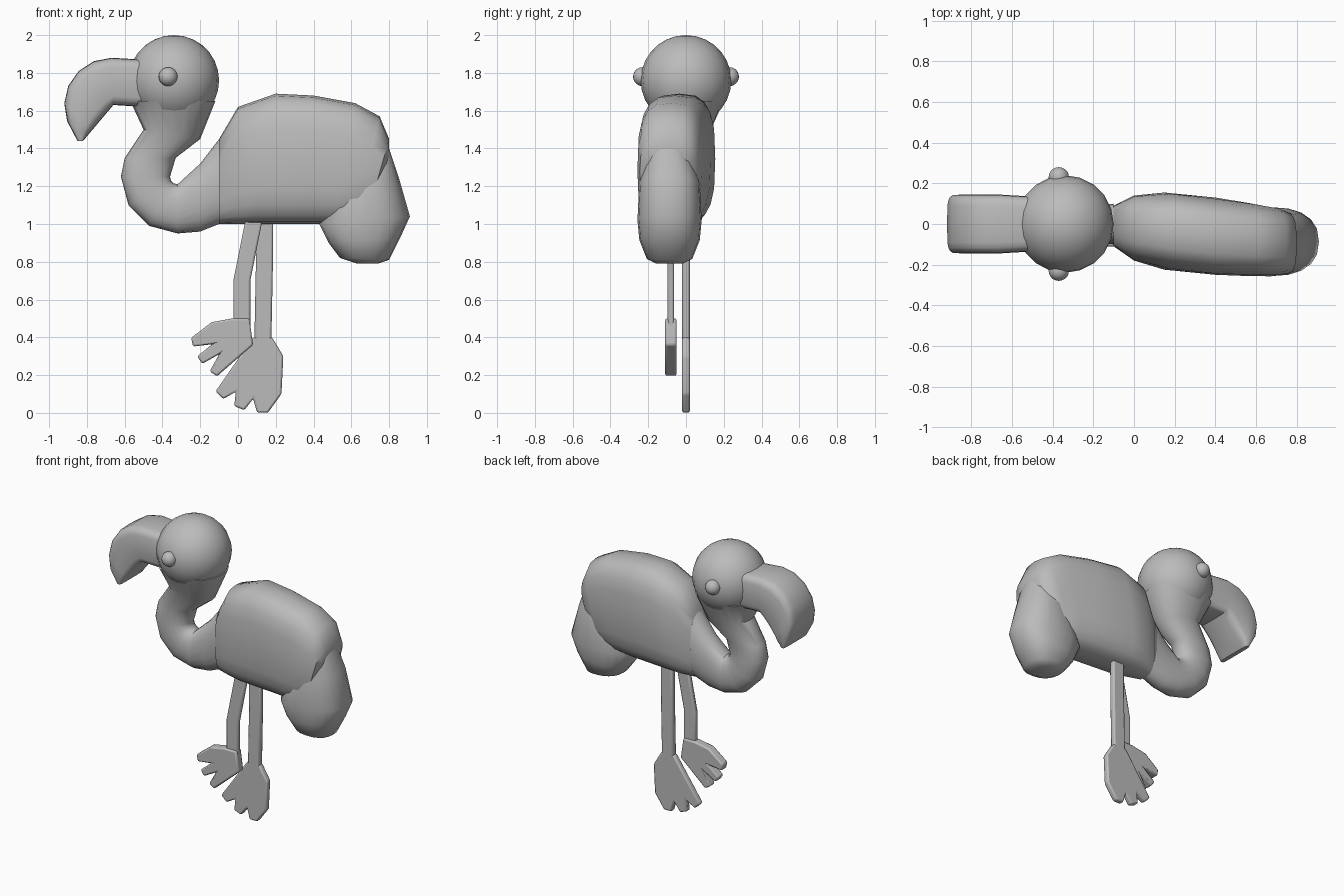
import bpy, bmesh, math
from mathutils import Vector

cube = bpy.data.objects.get("Cube")
if cube:
    bpy.data.objects.remove(cube)

shade = 0.5
grey = bpy.data.materials.new("plain grey")
grey.use_nodes = True
grey.diffuse_color = (shade, shade, shade, 1)
grey.node_tree.nodes["Principled BSDF"].inputs["Base Color"].default_value = grey.diffuse_color


def finish(bm, name):
    """Turn a bmesh into a smooth shaded object."""
    bmesh.ops.recalc_face_normals(bm, faces=bm.faces)
    mesh = bpy.data.meshes.new(name)
    bm.to_mesh(mesh)
    bm.free()
    mesh.materials.append(grey)
    obj = bpy.data.objects.new(name, mesh)
    bpy.context.collection.objects.link(obj)
    bpy.ops.object.select_all(action='DESELECT')
    obj.select_set(True)
    bpy.context.view_layer.objects.active = obj
    bpy.ops.object.shade_smooth_by_angle(angle=math.radians(45))
    return obj


def polar(centre, radius, degrees):
    """Point in the side plane at an angle around a centre."""
    turn = math.radians(degrees)
    return Vector(centre) + radius * Vector((math.cos(turn), math.sin(turn)))


def rounded(value, squareness):
    return math.copysign(abs(value) ** (2 / squareness), value)


def loft(name, stations, squareness, drift=0, sides=20):
    """Skin rounded sections: two side-outline points and a half width each."""
    bm = bmesh.new()
    rings = []
    for ax, az, bx, bz, half in stations:
        start, end = Vector((ax, az)), Vector((bx, bz))
        middle, reach = (start + end) / 2, (end - start) / 2
        ring = []
        for i in range(sides):
            turn = math.tau * i / sides
            x, z = middle + reach * rounded(math.cos(turn), squareness)
            y = half * rounded(math.sin(turn), squareness) + drift * (middle.x + 0.2)
            ring.append(bm.verts.new((x, y, z)))
        rings.append(ring)
    for low, high in zip(rings, rings[1:]):
        for i in range(sides):
            bm.faces.new((low[i - 1], low[i], high[i], high[i - 1]))
    bm.faces.new(rings[0])
    bm.faces.new(rings[-1])
    return finish(bm, name)


def ball(name, centre, radius):
    bm = bmesh.new()
    bmesh.ops.create_uvsphere(bm, u_segments=20, v_segments=14, radius=radius)
    bmesh.ops.translate(bm, verts=bm.verts, vec=centre)
    finish(bm, name)


def slab(name, outline, y, thickness):
    """Flat cut-out extruded in y with softened edges."""
    bm = bmesh.new()
    face = bm.faces.new([bm.verts.new((x, y - thickness / 2, z)) for x, z in outline])
    new = bmesh.ops.extrude_face_region(bm, geom=[face])["geom"]
    bmesh.ops.translate(bm, vec=(0, thickness, 0),
                        verts=[v for v in new if isinstance(v, bmesh.types.BMVert)])
    bevel = finish(bm, name).modifiers.new("soft edges", 'BEVEL')
    bevel.width = 0.01
    bevel.segments = 2


def leg(side, y, centres, thickness):
    """Strip of even width that follows a few centre points downwards."""
    width = 0.045
    front = [(x - width, z) for x, z in centres]
    back = [(x + width, z) for x, z in centres]
    slab(side + "_leg", front + back[::-1], y, thickness)


def foot(side, y, ankle, first, length, web, instep, heel, thickness):
    """Three blunt toes fanned around the ankle, with webs between them."""
    fan = []
    for toe in range(3):
        angle = first + 22 * toe
        fan += [polar(ankle, length, angle - 5), polar(ankle, length, angle + 5)]
        if toe < 2:
            fan.append(polar(ankle, web, angle + 11))
    slab(side + "_foot", instep + fan + heel, y, thickness)


# Head and eyes
ball("head", (-0.34, 0, 1.76), 0.24)
for side, label in ((1, "left"), (-1, "right")):
    ball(label + "_eye", (-0.37, side * 0.23, 1.78), 0.05)

# Neck, from the head round the bend into the chest
bend = (-0.32, 1.25)
neck = [
    (-0.57, 1.65, -0.12, 1.65, 0.2),
    (-0.5, 1.5, -0.2, 1.45, 0.12),
    (-0.6, 1.35, -0.33, 1.35, 0.09),
]
for degrees in range(180, 271, 30):
    neck.append((*polar(bend, 0.3, degrees), *polar(bend, 0.04, degrees), 0.09))
neck += [(-0.2, 0.96, -0.2, 1.32, 0.09), (-0.1, 1, -0.1, 1.45, 0.1)]
loft("neck", neck, 2.3)

# Body
loft("body", [
    (-0.1, 1, -0.1, 1.45, 0.1),
    (0, 1, 0, 1.62, 0.16),
    (0.1, 1, 0.2, 1.69, 0.19),
    (0.4, 1, 0.4, 1.68, 0.19),
    (0.5, 1, 0.62, 1.64, 0.18),
    (0.6, 1, 0.75, 1.57, 0.17),
    (0.7, 1.1, 0.8, 1.45, 0.15),
    (0.75, 1.2, 0.8, 1.35, 0.1),
], 3, drift=-0.1)

# Drooping tail
loft("tail", [
    (0.7, 1.4, 0.8, 1.4, 0.1),
    (0.5, 1.2, 0.85, 1.25, 0.16),
    (0.43, 1, 0.91, 1.04, 0.17),
    (0.48, 0.9, 0.86, 0.93, 0.16),
    (0.54, 0.82, 0.8, 0.81, 0.12),
    (0.63, 0.79, 0.74, 0.79, 0.07),
], 2.4, drift=-0.1)

# Hooked beak: an arc outside, a line towards the tip inside
hinge, tip = Vector((-0.66, 1.63)), Vector((-0.82, 1.44))
beak = [(-0.5, 1.62, -0.5, 1.87, 0.135)]
for step in range(6):
    outer = polar((-0.67, 1.63), 0.25, 90 + 22 * step)
    beak.append((*hinge.lerp(tip, step / 6), *outer, 0.145))
beak.append((*tip, tip.x - 0.03, tip.y, 0.13))
loft("beak", beak, 5)

# Legs and feet
leg("right", -0.08, [(0.1, 1.1), (0.05, 0.85), (0.02, 0.7), (0.02, 0.4)], 0.035)
foot("right", -0.08, (0.02, 0.43), 192, 0.27, 0.17,
     [(-0.03, 0.5), (-0.14, 0.48)], [(0.08, 0.36), (0.06, 0.5)], 0.06)
leg("left", 0, [(0.14, 1.1), (0.14, 0.8), (0.13, 0.3)], 0.04)
foot("left", 0, (0.13, 0.33), 226, 0.33, 0.26,
     [(0.08, 0.4)], [(0.23, 0.1), (0.24, 0.3), (0.18, 0.4)], 0.04)
